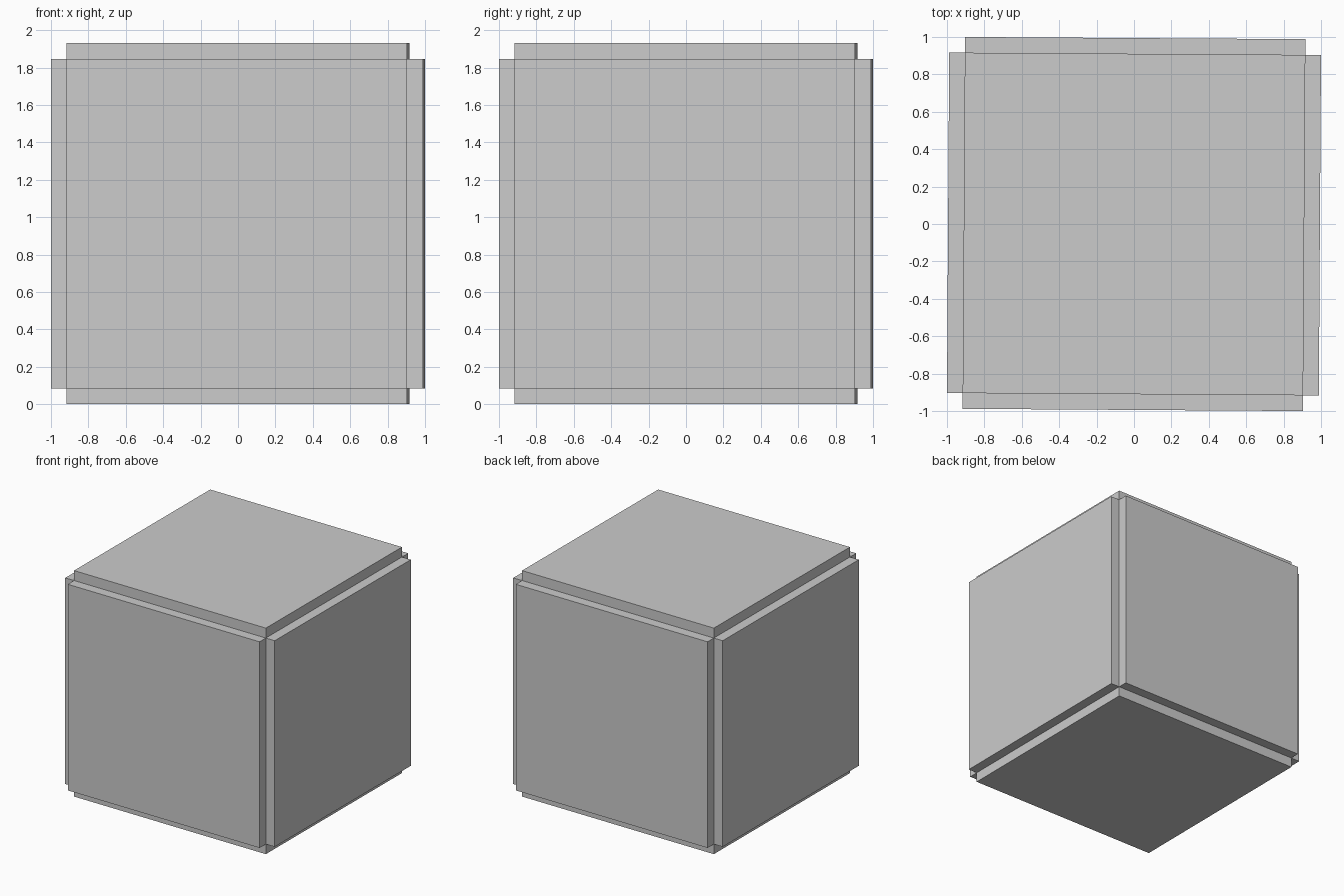
import bpy, bmesh
from mathutils import Matrix, Vector

if "Cube" in bpy.data.objects:
    bpy.data.objects.remove(bpy.data.objects["Cube"])

CORE = Vector((0.91, 0.91, 0.88))      # half sizes of the inner block
OUTER = Vector((0.994, 0.994, 0.965))  # half sizes across the raised panels
TURN = -0.0065                         # slight turn about the vertical

# Inner block
bm = bmesh.new()
bmesh.ops.create_cube(bm, size=2.0)
bmesh.ops.scale(bm, vec=CORE, verts=bm.verts)
bm.normal_update()

# Raised panel on each of the six sides, leaving notched edges
for face in list(bm.faces):
    n = face.normal.copy()
    step = Vector([n[i] * (OUTER[i] - CORE[i]) for i in range(3)])
    panel = bmesh.ops.extrude_discrete_faces(bm, faces=[face])["faces"][0]
    bmesh.ops.translate(bm, vec=step, verts=panel.verts)

# Stand on the ground
bmesh.ops.transform(bm, verts=bm.verts,
                    matrix=Matrix.Translation((0, 0, OUTER.z)) @ Matrix.Rotation(TURN, 4, 'Z'))
bmesh.ops.recalc_face_normals(bm, faces=bm.faces)

mesh = bpy.data.meshes.new("panelled_block")
bm.to_mesh(mesh)
bm.free()
bpy.context.collection.objects.link(bpy.data.objects.new("panelled_block", mesh))
